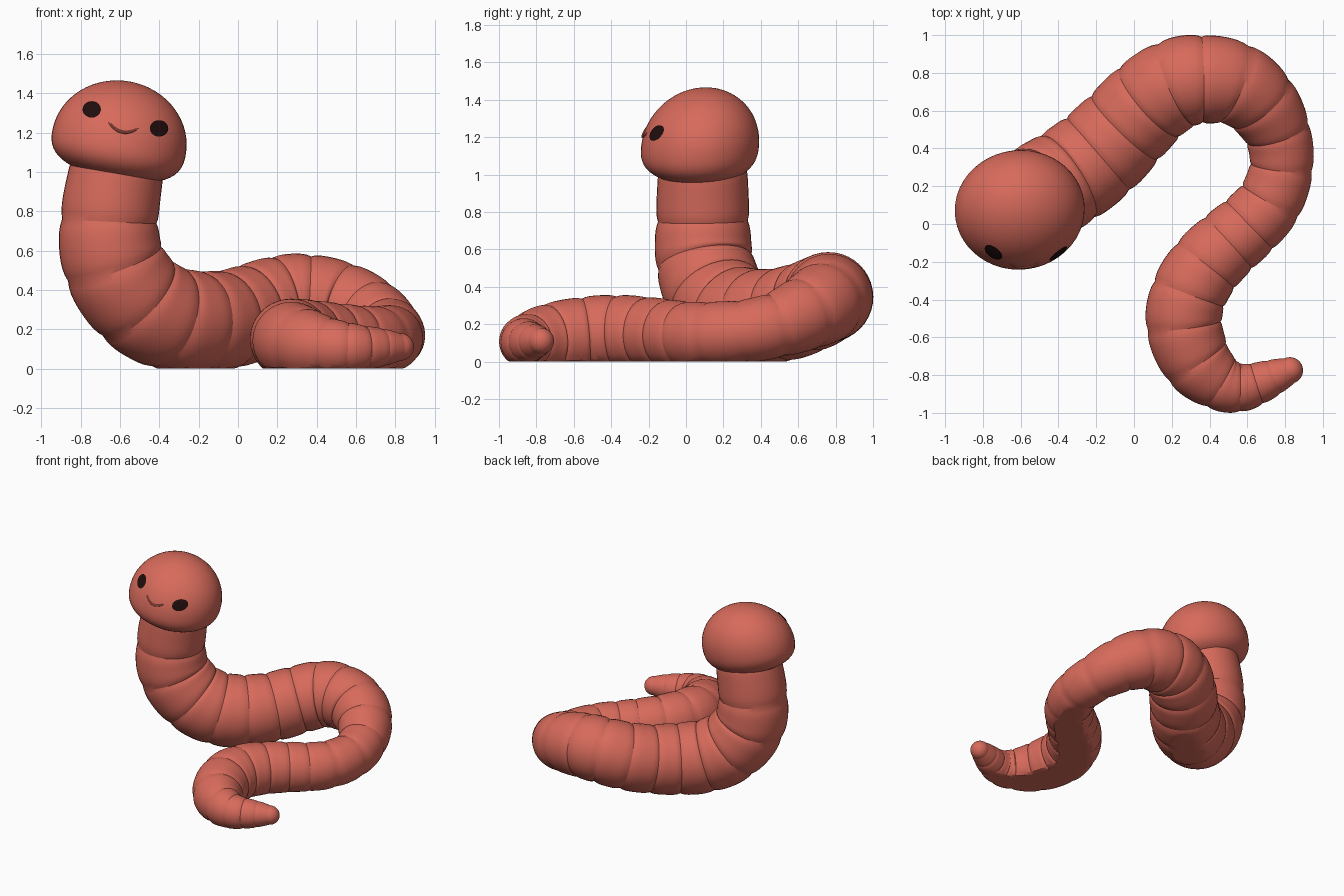
import bpy, bmesh, math
from mathutils import Vector, Matrix
from mathutils.bvhtree import BVHTree

if "Cube" in bpy.data.objects:
    bpy.data.objects.remove(bpy.data.objects["Cube"])


def material(name, rgb):
    m = bpy.data.materials.new(name)
    m.diffuse_color = (*rgb, 1)
    m.use_nodes = True
    m.node_tree.nodes["Principled BSDF"].inputs["Base Color"].default_value = m.diffuse_color
    return m


SKIN = material("worm pink", (0.68, 0.145, 0.105))
DARK = material("eye black", (0.015, 0.004, 0.004))


def finish(name, bm, mat, angle=30):
    bmesh.ops.recalc_face_normals(bm, faces=bm.faces)
    me = bpy.data.meshes.new(name)
    bm.to_mesh(me)
    bm.free()
    ob = bpy.data.objects.new(name, me)
    bpy.context.collection.objects.link(ob)
    me.materials.append(mat)
    bpy.ops.object.select_all(action='DESELECT')
    ob.select_set(True)
    bpy.context.view_layer.objects.active = ob
    bpy.ops.object.shade_smooth_by_angle(angle=math.radians(angle))
    return ob


def tube(rings, sides):
    """Sweep circles (centre, radius) with a parallel-transported frame, flattened on the ground."""
    bm = bmesh.new()
    normal = Vector((0, -1, 0))
    prev = None
    for i, (c, r) in enumerate(rings):
        t = (rings[min(i + 1, len(rings) - 1)][0] - rings[max(i - 1, 0)][0]).normalized()
        normal = (normal - t * normal.dot(t)).normalized()
        side = t.cross(normal)
        ring = []
        for k in range(sides):
            a = math.tau * k / sides
            p = c + (normal * math.cos(a) + side * math.sin(a)) * r
            p.z = max(p.z, 0)
            ring.append(bm.verts.new(p))
        if prev:
            for k in range(sides):
                j = (k + 1) % sides
                bm.faces.new((prev[k], prev[j], ring[j], ring[k]))
        else:
            bm.faces.new(ring)
        prev = ring
    bm.faces.new(prev)
    return bm


# Body: each control point (x, y, z, radius) is a crease between two segments
PATH = [
    (-0.61, 0.09, 1.05, .235), (-0.655, 0.09, 0.75, .25), (-0.63, 0.10, 0.53, .26),
    (-0.51, 0.16, 0.35, .265), (-0.35, 0.25, 0.255, .265), (-0.19, 0.37, 0.235, .26),
    (-0.05, 0.51, 0.25, .25), (0.08, 0.645, 0.29, .245), (0.22, 0.74, 0.335, .24),
    (0.36, 0.765, 0.345, .235), (0.53, 0.745, 0.32, .22), (0.67, 0.64, 0.26, .20),
    (0.76, 0.48, 0.195, .175), (0.78, 0.30, 0.16, .168), (0.72, 0.12, 0.145, .173),
    (0.61, -0.005, 0.14, .18), (0.50, -0.10, 0.145, .187), (0.38, -0.22, 0.15, .195),
    (0.29, -0.37, 0.155, .20), (0.265, -0.54, 0.145, .20), (0.335, -0.73, 0.125, .185),
    (0.46, -0.84, 0.11, .15), (0.56, -0.865, 0.105, .13), (0.65, -0.845, 0.105, .112),
    (0.74, -0.81, 0.108, .095), (0.825, -0.775, 0.11, .07),
]
pts = [Vector(p) for p in PATH]
rings = []
STEPS = 10
for i in range(len(pts) - 1):
    p0, p1, p2 = pts[max(i - 1, 0)], pts[i], pts[i + 1]
    p3 = pts[min(i + 2, len(pts) - 1)]
    for s in range(STEPS):
        u = s / STEPS
        q = 0.5 * (2 * p1 + (p2 - p0) * u + (2 * p0 - 5 * p1 + 4 * p2 - p3) * u * u
                   + (3 * p1 - p0 - 3 * p2 + p3) * u ** 3)
        r = q[3] * (1.01 - 0.05 * abs(2 * u - 1) ** 4)
        rings.append((q.xyz, r))
end, r_end = pts[-1].xyz, pts[-1][3]
heading = (end - pts[-2].xyz).normalized()
for k in range(8):                                   # rounded tail tip
    a = math.pi / 2 * k / 7.5
    rings.append((end + heading * r_end * math.sin(a), r_end * math.cos(a)))
finish("segmented_body", tube(rings, 40), SKIN, 25)

# Head: a dome with a flatter underside, tilted to one side
head = bmesh.new()
bmesh.ops.create_uvsphere(head, u_segments=48, v_segments=32, radius=1)
for v in head.verts:
    x, y, z = v.co
    rho = min(1, math.hypot(x, y))
    if z < 0:
        bulge = (rho ** 2.6 + abs(z) ** 2.6) ** (-1 / 2.6)
        x, y, z = x * bulge, y * bulge, z * bulge * 0.185
    else:
        z *= 0.315
    v.co = (x * 0.345, y * 0.315 + z * 0.10, z)
head.transform(Matrix.Translation((-0.605, 0.075, 1.15)) @ Matrix.Rotation(math.radians(11), 4, 'Y'))
head.normal_update()
surface = BVHTree.FromBMesh(head)
finish("head", head, SKIN, 40)


def on_face(x, z, lift):
    hit, n, _, _ = surface.ray_cast(Vector((x, -2, z)), Vector((0, 1, 0)))
    return hit + n * lift


# Eyes: thin discs that follow the head surface
for name, ex, ez in (("left_eye", -0.742, 1.315), ("right_eye", -0.405, 1.22)):
    bm = bmesh.new()
    bmesh.ops.create_circle(bm, cap_ends=True, segments=24, radius=1)
    bmesh.ops.poke(bm, faces=bm.faces)
    bmesh.ops.subdivide_edges(bm, edges=bm.edges, cuts=2, use_grid_fill=True)
    for v in bm.verts:
        v.co = on_face(ex + v.co.x * 0.046, ez + v.co.y * 0.041, 0.006)
    finish(name, bm, DARK)

# Smile: a fine curved ridge on the face
smile = []
for k in range(17):
    t = k / 8 - 1
    x, dz = t * 0.075, 0.035 * t * t
    smile.append((on_face(-0.59 + x + dz * 0.19, 1.203 - x * 0.22 + dz, 0.001),
                  0.002 + 0.006 * math.sqrt(max(0, 1 - t * t))))
finish("smile", tube(smile, 10), SKIN)
